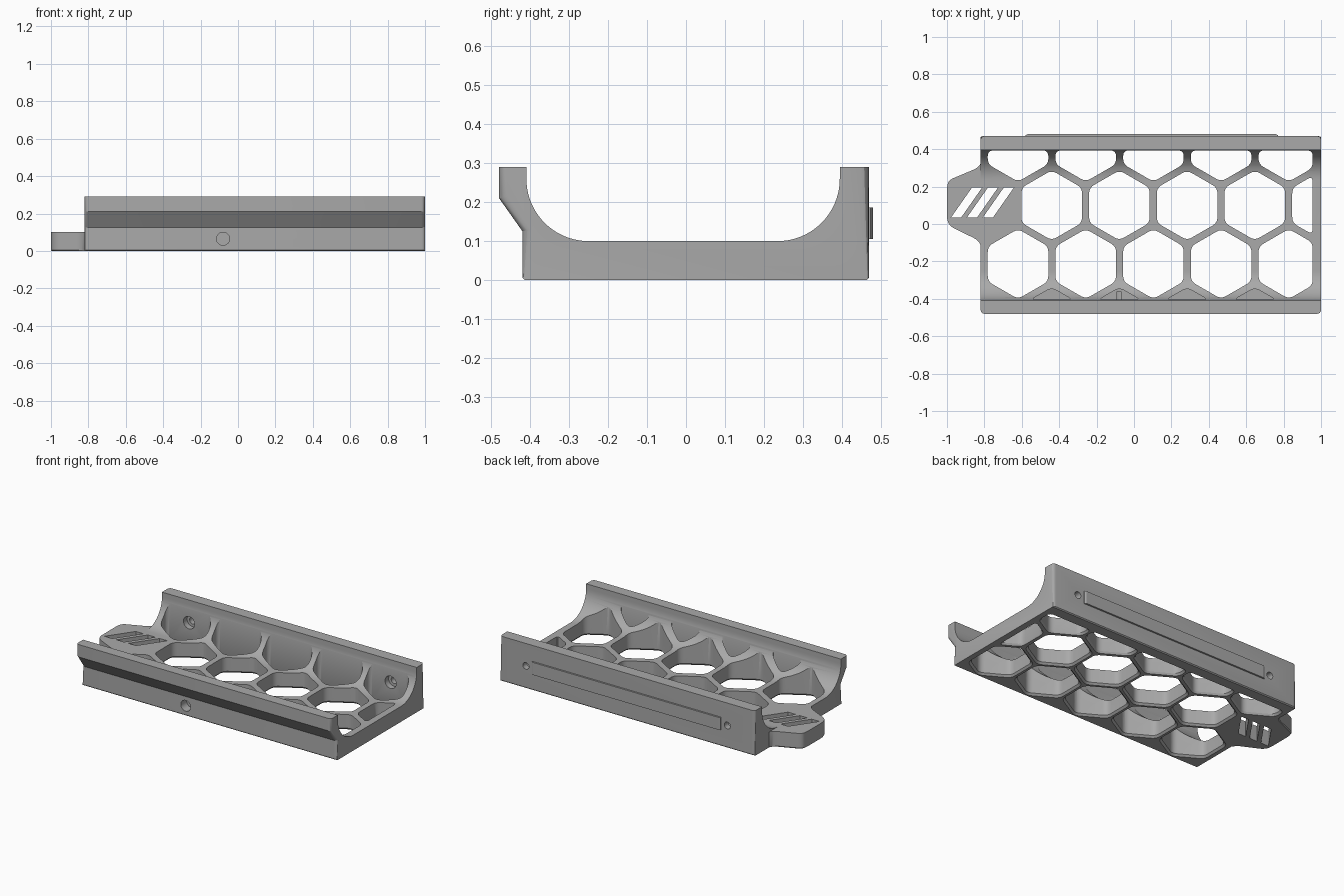
import bpy, bmesh, math
from mathutils import Vector

cube = bpy.data.objects.get("Cube")
if cube:
    bpy.data.objects.remove(cube, do_unlink=True)

grey = bpy.data.materials.new("mid_grey")
grey.use_nodes = True
grey.diffuse_color = (0.4, 0.4, 0.4, 1)
grey.node_tree.nodes["Principled BSDF"].inputs["Base Color"].default_value = (0.4, 0.4, 0.4, 1)

PLACE = {"x": lambda p, l: (l, p[0], p[1]),
         "y": lambda p, l: (p[0], l, p[1]),
         "z": lambda p, l: (p[0], p[1], l)}


def prism(name, outlines, levels, axis="z"):
    """Solid from each 2D outline, swept through (level, scale) rings."""
    bm = bmesh.new()
    for pts in outlines:
        pts = [Vector(p) for p in pts]
        mid = sum(pts, Vector((0, 0))) / len(pts)
        rings = [[bm.verts.new(PLACE[axis](mid + (p - mid) * s, l)) for p in pts]
                 for l, s in levels]
        bm.faces.new(rings[0])
        bm.faces.new(rings[-1])
        n = len(pts)
        for a, b in zip(rings, rings[1:]):
            for i in range(n):
                j = (i + 1) % n
                bm.faces.new((a[i], a[j], b[j], b[i]))
    bmesh.ops.recalc_face_normals(bm, faces=bm.faces[:])
    mesh = bpy.data.meshes.new(name)
    bm.to_mesh(mesh)
    bm.free()
    mesh.materials.append(grey)
    ob = bpy.data.objects.new(name, mesh)
    bpy.context.collection.objects.link(ob)
    return ob


def combine(target, tool, operation="DIFFERENCE"):
    """Apply a boolean and drop the tool."""
    mod = target.modifiers.new("cut", "BOOLEAN")
    mod.object, mod.operation, mod.solver = tool, operation, "EXACT"
    bpy.context.view_layer.update()
    deps = bpy.context.evaluated_depsgraph_get()
    mesh = bpy.data.meshes.new_from_object(target.evaluated_get(deps))
    target.modifiers.clear()
    target.data = mesh
    bpy.data.objects.remove(tool, do_unlink=True)


def arc(cx, cy, r, a0, a1, n):
    return [(cx + r * math.cos(math.radians(a0 + (a1 - a0) * i / n)),
             cy + r * math.sin(math.radians(a0 + (a1 - a0) * i / n))) for i in range(n + 1)]


def circle(cx, cy, r):
    return arc(cx, cy, r, 0, 345, 23)


def clip(pts, axis, limit, sign):
    """Keep the part of an outline where sign * coordinate <= sign * limit."""
    out = []
    for i, a in enumerate(pts):
        b = pts[(i + 1) % len(pts)]
        da, db = sign * (a[axis] - limit), sign * (b[axis] - limit)
        if da <= 0:
            out.append(a)
        if da * db < 0:
            out.append(a.lerp(b, da / (da - db)))
    return out


def rounded(pts, d, steps=5):
    """Replace each corner by a small curve."""
    out = []
    for i, p in enumerate(pts):
        ends = []
        for q in (pts[i - 1], pts[(i + 1) % len(pts)]):
            ends.append(p + (q - p).normalized() * min(d, (q - p).length * 0.45))
        for k in range(steps + 1):
            t = k / steps
            out.append(ends[0] * (1 - t) ** 2 + p * 2 * t * (1 - t) + ends[1] * t * t)
    return out


# Cradle: U-shaped section swept along x
LEFT, RIGHT, BACK = -0.82, 1.0, 0.47
section = [(-0.414, 0), (0.464, 0), (BACK, 0.006), (BACK, 0.29), (0.395, 0.29)]
section += arc(0.235, 0.26, 0.16, 0, -90, 20)
section += arc(-0.25, 0.26, 0.16, -90, -180, 20)
section += [(-0.41, 0.29), (-0.48, 0.29), (-0.48, 0.21), (-0.42, 0.125), (-0.42, 0.006)]
cradle = prism("cradle", [section], [(LEFT, 1), (RIGHT, 1)], "x")

# Round the outer upright corners of both ends
bm = bmesh.new()
bm.from_mesh(cradle.data)
corners = []
for e in bm.edges:
    a, b = (v.co for v in e.verts)
    outer = all(c.y > 0.469 or c.y < -0.4195 for c in (a, b))
    if outer and abs(a.x - b.x) < 1e-5 and abs(a.z - b.z) > 0.02:
        corners.append(e)
bmesh.ops.bevel(bm, geom=corners, offset=0.02, segments=4, profile=0.5, affect="EDGES")
bm.to_mesh(cradle.data)
bm.free()

# End tab
tab = [Vector(p) for p in ((-0.76, 0.34), (-0.81, 0.34), (-0.835, 0.3), (-0.99, 0.235),
                           (-1.0, 0.2), (-1.0, 0.02), (-0.98, -0.015), (-0.835, -0.085),
                           (-0.81, -0.13), (-0.76, -0.13))]
combine(cradle, prism("tab", [rounded(tab, 0.03)], [(0, 0.97), (0.006, 1), (0.1, 1)]), "UNION")

# Honeycomb openings, clipped by the walls and the right rim
PITCH, HOLE = 0.362, 0.187
through, pockets = [], []
for row in range(-2, 2):
    cy = 0.10 + row * PITCH * math.sqrt(3) / 2
    odd = row % 2
    for col in range(5):
        cx = (-0.62 if odd else -0.44) + col * PITCH
        if row == -2 and col == 4:
            continue
        hexagon = [Vector((cx + HOLE * math.sin(math.pi / 3 * k),
                           cy + HOLE * math.cos(math.pi / 3 * k))) for k in range(6)]
        for axis, limit, sign in ((0, 0.955, 1), (1, 0.393, 1), (1, -0.405, -1)):
            hexagon = clip(hexagon, axis, limit, sign)
        (pockets if row == -2 else through).append(rounded(hexagon, 0.03))
combine(cradle, prism("hex_cutter", through, [(-0.01, 1.07), (0, 1.07), (0.012, 1), (0.4, 1)]))
combine(cradle, prism("pocket_cutter", pockets, [(0.098, 1), (0.4, 1)]))

# Slanted vents in the tab
vents = []
for cx in (-0.895, -0.81, -0.725):
    vents.append([(cx + side * 0.027 + end * 0.056, 0.115 + end * 0.08)
                  for side, end in ((-1, -1), (1, -1), (1, 1), (-1, 1))])
combine(cradle, prism("vent_cutter", vents, [(-0.1, 1), (0.3, 1)]))

# Counterbored screw holes in the back wall, blind hole in the front wall
screws = (-0.625, 0.815)
combine(cradle, prism("screw_cutter", [circle(x, 0.145, 0.022) for x in screws],
                      [(0.38, 1), (0.55, 1)], "y"))
combine(cradle, prism("bore_cutter", [circle(x, 0.145, 0.04) for x in screws],
                      [(0.35, 1), (0.43, 1)], "y"))
combine(cradle, prism("blind_cutter", [circle(-0.08, 0.065, 0.035)],
                      [(-0.5, 1), (-0.36, 1)], "y"))

# Raised strip on the back, with chamfered rim
strip = prism("back_strip", [[(-0.58, 0.105), (0.77, 0.105), (0.77, 0.187), (-0.58, 0.187)]],
              [(0.46, 1), (0.474, 1), (0.48, 0.985)], "y")

# Smooth shading with crisp edges
bpy.ops.object.select_all(action="DESELECT")
cradle.select_set(True)
bpy.context.view_layer.objects.active = cradle
bpy.ops.object.shade_smooth_by_angle(angle=math.radians(25))
